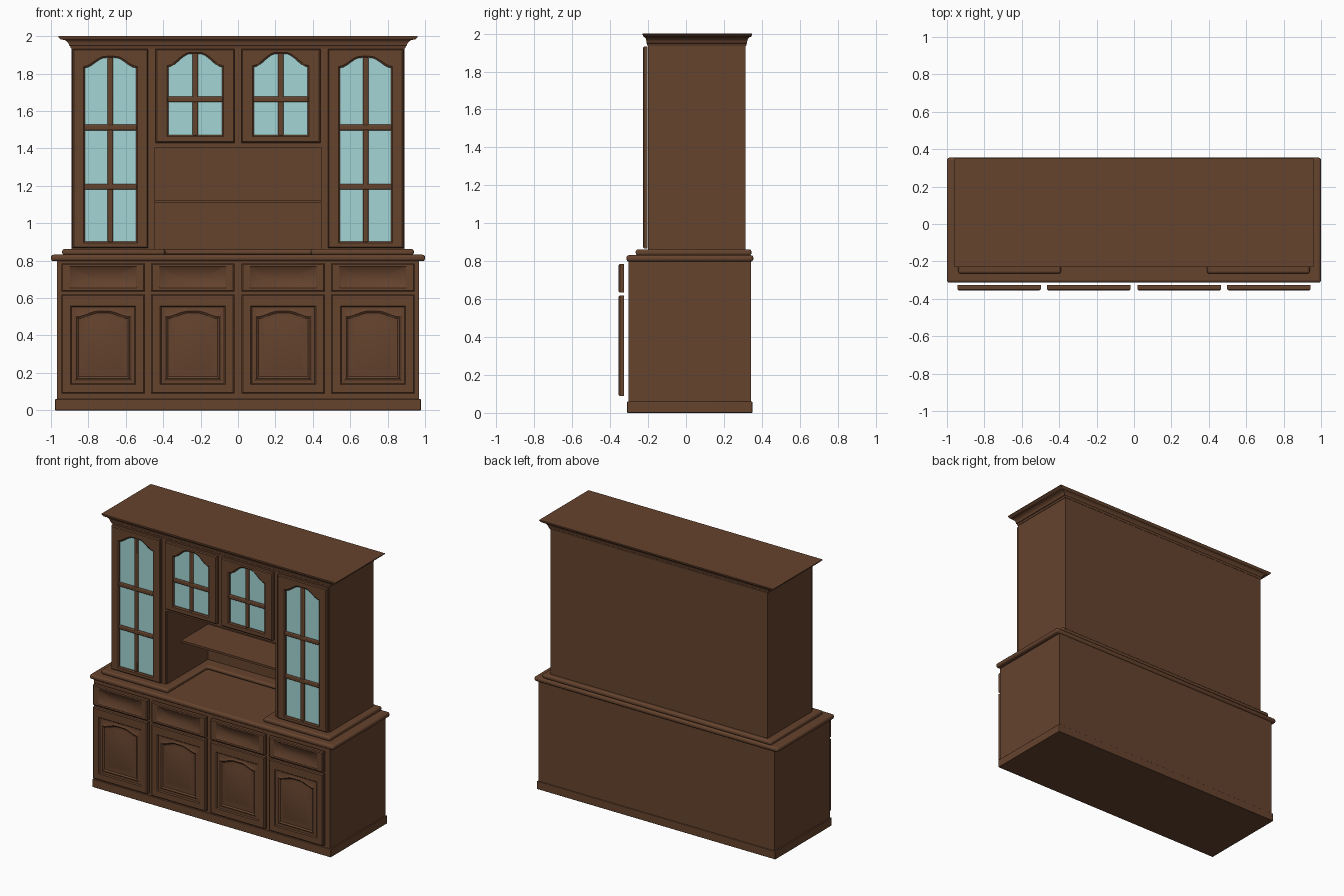
import bpy, bmesh, math

if "Cube" in bpy.data.objects:
    bpy.data.objects.remove(bpy.data.objects["Cube"])


def material(name, rgb):
    m = bpy.data.materials.new(name)
    m.diffuse_color = (*rgb, 1)
    m.use_nodes = True
    m.node_tree.nodes["Principled BSDF"].inputs["Base Color"].default_value = m.diffuse_color
    return m


WOOD = material("walnut_brown", (0.130, 0.056, 0.027))
GLASS = material("pale_teal_glass", (0.37, 0.66, 0.66))


def finish(bm, name, mat=WOOD, bevel=0, segs=3):
    bmesh.ops.recalc_face_normals(bm, faces=bm.faces)
    me = bpy.data.meshes.new(name)
    bm.to_mesh(me)
    bm.free()
    me.materials.append(mat)
    ob = bpy.data.objects.new(name, me)
    bpy.context.collection.objects.link(ob)
    if bevel:
        mod = ob.modifiers.new("rounded_edges", 'BEVEL')
        mod.width = bevel
        mod.segments = segs
    bpy.ops.object.select_all(action='DESELECT')
    ob.select_set(True)
    bpy.context.view_layer.objects.active = ob
    bpy.ops.object.shade_smooth_by_angle(angle=math.radians(30))
    return ob


def box(name, x0, x1, y0, y1, z0, z1, **kw):
    bm = bmesh.new()
    bmesh.ops.create_cube(bm, size=1)
    for v in bm.verts:
        v.co = ((x0 + x1) / 2 + v.co.x * (x1 - x0),
                (y0 + y1) / 2 + v.co.y * (y1 - y0),
                (z0 + z1) / 2 + v.co.z * (z1 - z0))
    return finish(bm, name, **kw)


def prism(name, pts, z0, z1, **kw):
    bm = bmesh.new()
    f = bm.faces.new([bm.verts.new((x, y, z0)) for x, y in pts])
    ext = bmesh.ops.extrude_face_region(bm, geom=[f])["geom"]
    for v in ext:
        if isinstance(v, bmesh.types.BMVert):
            v.co.z = z1
    return finish(bm, name, **kw)


def loft(name, rings, closed=False, **kw):
    """Skin between rings of equal point count; cap both ends or close the loop."""
    bm = bmesh.new()
    loops = [[bm.verts.new(p) for p in r] for r in rings]
    pairs = list(zip(loops, loops[1:])) + ([(loops[-1], loops[0])] if closed else [])
    for a, b in pairs:
        for i in range(len(a)):
            j = (i + 1) % len(a)
            bm.faces.new((a[i], a[j], b[j], b[i]))
    if not closed:
        bm.faces.new(loops[0])
        bm.faces.new(loops[-1])
    return finish(bm, name, **kw)


def arch_ring(cx, hw, z0, z1, rise, y, n=16):
    """Rectangle whose top edge swells up to z1 in the middle."""
    pts = [(cx - hw, y, z0), (cx + hw, y, z0)]
    for i in range(n + 1):
        t = 1 - 2 * i / n
        s = min(1, (1 - abs(t)) / 0.8)
        pts.append((cx + t * hw, y, z1 - rise + rise * s * s * (3 - 2 * s)))
    return pts


def rect_ring(hx, y0, y1, z):
    return [(-hx, y0, z), (hx, y0, z), (hx, y1, z), (-hx, y1, z)]


# Base cabinet, plinth and worktop
box("plinth", -0.978, 0.978, -0.31, 0.35, 0, 0.06, bevel=0.004)
box("base_body", -0.968, 0.968, -0.304, 0.344, 0.002, 0.80)
box("worktop", -1, 1, -0.314, 0.355, 0.797, 0.832, bevel=0.014)

# U-shaped step on the worktop, under the upper cabinet
prism("upper_step", [(-0.94, -0.265), (-0.39, -0.265), (-0.39, 0.2), (0.39, 0.2),
                     (0.39, -0.265), (0.94, -0.265), (0.94, 0.345), (-0.94, 0.345)],
      0.83, 0.862, bevel=0.012)

# Four columns of drawer and door fronts, standing proud of the base
YB, YF = -0.327, -0.355
for k, cx in enumerate((-0.721, -0.242, 0.242, 0.721)):
    door = [(.2225, .09, .62, 0, YB), (.2225, .09, .62, 0, -.349), (.216, .096, .614, 0, YF),
            (.174, .138, .557, 0, YF), (.168, .144, .551, 0, -.348),
            (.152, .160, .540, .03, -.348), (.142, .170, .530, .03, -.354),
            (.132, .180, .520, .03, -.346), (.115, .200, .500, .03, -.346),
            (.090, .225, .475, .03, -.353)]
    loft(f"base_door_{k}", [arch_ring(cx, *r) for r in door])
    drawer = [(.2225, .635, .785, 0, YB), (.2225, .635, .785, 0, -.349),
              (.216, .641, .779, 0, YF), (.178, .655, .768, 0, YF),
              (.174, .658, .765, 0, -.352), (.09, .70, .722, 0, -.340)]
    loft(f"drawer_front_{k}", [arch_ring(cx, *r) for r in drawer])

# Upper cabinet: two towers, bridge cupboard, niche back and shelf
for side, s in (("left", -1), ("right", 1)):
    xs = sorted((s * 0.455, s * 0.89))
    box(f"tower_{side}", *xs, -0.2, 0.315, 0.86, 1.945)
    xs = sorted((s * 0.445, s * 0.456))
    box(f"niche_cheek_{side}", *xs, -0.196, 0.30, 0.86, 1.405)
box("bridge_cupboard", -0.456, 0.456, -0.2, 0.315, 1.405, 1.945)
box("niche_back", -0.456, 0.456, 0.285, 0.315, 0.86, 1.41)
box("niche_shelf", -0.446, 0.446, -0.03, 0.287, 1.108, 1.123)

# Crown moulding: cove flaring to the top slab
crown = [rect_ring(0.893, -0.203, 0.317, 1.935), rect_ring(0.898, -0.206, 0.32, 1.948)]
for i in range(7):
    a = i / 6 * math.pi / 2
    f = 1 - math.cos(a)
    crown.append(rect_ring(0.903 + 0.042 * f, -0.208 - 0.014 * f, 0.322 + 0.018 * f,
                           1.950 + 0.032 * math.sin(a)))
crown += [rect_ring(0.95, -0.225, 0.344, 1.985), rect_ring(0.96, -0.229, 0.349, 1.995),
          rect_ring(0.96, -0.229, 0.349, 2.0)]
loft("crown_moulding", crown)


def glazed_door(name, cx, hw, z0, z1, ohw, oz0, oz1, rise, bars):
    back, front = -0.203, -0.227
    # Frame around an arched opening
    rings = [(hw, z0, z1, 0, back), (hw, z0, z1, 0, front + .006),
             (hw - .006, z0 + .006, z1 - .006, 0, front),
             (ohw + .008, oz0 - .008, oz1 + .008, rise, front),
             (ohw, oz0, oz1, rise, front + .007), (ohw, oz0, oz1, rise, back)]
    loft(name + "_frame", [arch_ring(cx, *r) for r in rings], closed=True)
    # Glass pane and glazing bars
    loft(name + "_glass", [arch_ring(cx, ohw + .002, oz0 - .002, oz1 + .002, rise, y)
                           for y in (-0.213, -0.207)], mat=GLASS)
    box(name + "_upright_bar", cx - .015, cx + .015, -0.224, -0.206,
        oz0 - .004, oz1 + .004, bevel=0.006, segs=2)
    for j, z in enumerate(bars):
        box(f"{name}_cross_bar_{j}", cx - ohw - .004, cx + ohw + .004, -0.226, -0.206,
            z - .015, z + .015, bevel=0.006, segs=2)


for side, s in (("left", -1), ("right", 1)):
    glazed_door(f"tower_door_{side}", s * 0.682, 0.202, 0.868, 1.932,
                0.137, 0.902, 1.885, 0.055, (1.195, 1.512))
    glazed_door(f"bridge_door_{side}", s * 0.229, 0.211, 1.43, 1.932,
                0.143, 1.472, 1.905, 0.07, (1.662,))
